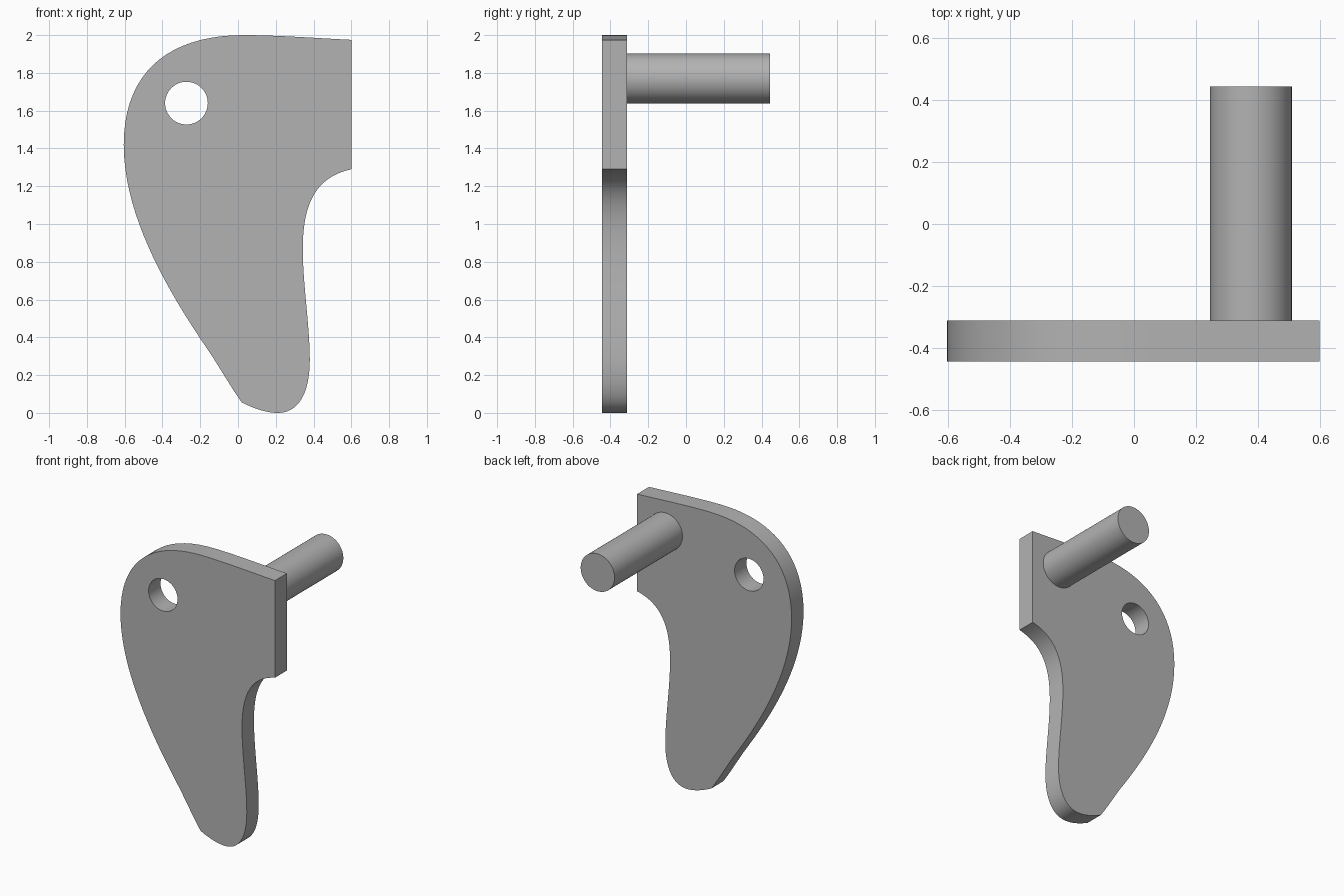
import bpy
import bmesh
from math import cos, sin, tau, radians
from mathutils import Matrix, Vector
from mathutils.geometry import interpolate_bezier

cube = bpy.data.objects.get("Cube")
if cube:
    bpy.data.objects.remove(cube, do_unlink=True)

FRONT, BACK, PIN_END = -0.445, -0.312, 0.445

grey = bpy.data.materials.new("plain_grey")
grey.use_nodes = True
grey.diffuse_color = (0.45, 0.45, 0.45, 1)
grey.node_tree.nodes["Principled BSDF"].inputs["Base Color"].default_value = grey.diffuse_color


def finish(name, bm):
    """Turn a bmesh into a grey, smooth-shaded object with sharp edges kept."""
    bmesh.ops.recalc_face_normals(bm, faces=bm.faces)
    mesh = bpy.data.meshes.new(name)
    bm.to_mesh(mesh)
    bm.free()
    mesh.materials.append(grey)
    obj = bpy.data.objects.new(name, mesh)
    bpy.context.collection.objects.link(obj)
    bpy.ops.object.select_all(action="DESELECT")
    obj.select_set(True)
    bpy.context.view_layer.objects.active = obj
    bpy.ops.object.shade_smooth_by_angle(angle=radians(25))
    return obj


def add_loop(bm, points):
    """Closed edge loop on the plate's front plane."""
    verts = [bm.verts.new((x, FRONT, z)) for x, z in points]
    return [bm.edges.new((a, b)) for a, b in zip(verts, verts[1:] + verts[:1])]


# Plate outline: each entry is handle, handle, end point
start = (0.6, 1.975)
segments = [
    ((0.4, 1.985), (0.2, 2.0), (0.03, 2.0)),
    ((-0.36, 2.0), (-0.605, 1.81), (-0.605, 1.42)),
    ((-0.605, 1.04), (-0.37, 0.64), (-0.15, 0.32)),
    ((-0.10, 0.245), (-0.04, 0.14), (0.02, 0.055)),
    ((0.08, 0.025), (0.15, 0.0), (0.21, 0.0)),
    ((0.33, 0.0), (0.38, 0.12), (0.38, 0.28)),
    ((0.38, 0.46), (0.343, 0.68), (0.343, 0.87)),
    ((0.343, 1.12), (0.42, 1.25), (0.6, 1.29)),
]
outline = [start]
for h1, h2, end in segments:
    curve = interpolate_bezier(Vector(outline[-1]), Vector(h1), Vector(h2), Vector(end), 20)
    outline += [(p.x, p.y) for p in curve[1:]]

# Round hole through the plate
hole = [(-0.273 + 0.113 * cos(tau * i / 48), 1.64 + 0.113 * sin(tau * i / 48)) for i in range(48)]

# Flat plate
bm = bmesh.new()
edges = add_loop(bm, outline) + add_loop(bm, hole)
bmesh.ops.triangle_fill(bm, edges=edges, use_beauty=True, normal=(0, -1, 0))
grown = bmesh.ops.extrude_face_region(bm, geom=bm.faces[:], use_keep_orig=True)
moved = [g for g in grown["geom"] if isinstance(g, bmesh.types.BMVert)]
bmesh.ops.translate(bm, verts=moved, vec=(0, BACK - FRONT, 0))
finish("plate", bm)

# Round pin standing out of the back
bm = bmesh.new()
place = Matrix.Translation((0.378, (BACK + PIN_END) / 2, 1.77)) @ Matrix.Rotation(radians(90), 4, "X")
bmesh.ops.create_cone(bm, cap_ends=True, segments=64, radius1=0.132, radius2=0.132,
                      depth=PIN_END - BACK, matrix=place)
finish("pin", bm)
